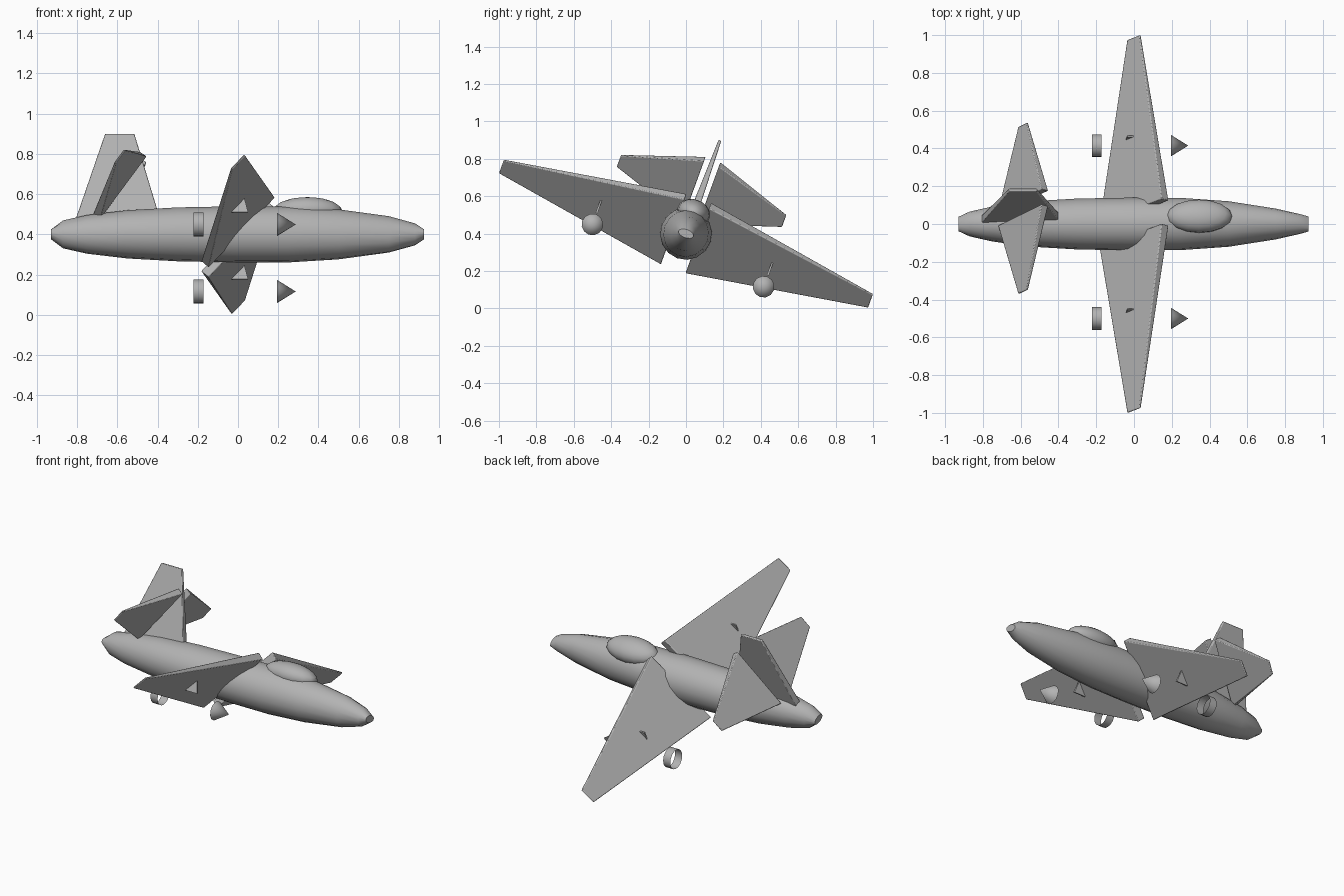
import bpy, bmesh, math
from mathutils import Vector, Matrix

cube = bpy.data.objects.get("Cube")
if cube:
    bpy.data.objects.remove(cube)

# One grey paint
grey = bpy.data.materials.new("light_grey")
grey.use_nodes = True
grey.diffuse_color = (0.45, 0.45, 0.45, 1)
grey.node_tree.nodes["Principled BSDF"].inputs["Base Color"].default_value = (0.45, 0.45, 0.45, 1)

# The whole aircraft banks about its long axis
BANK = Matrix.Translation((0, 0, 0.4)) @ Matrix.Rotation(math.radians(-20), 4, 'X')


def finish(name, bm, angle=40, bevel=0):
    bmesh.ops.recalc_face_normals(bm, faces=bm.faces)
    mesh = bpy.data.meshes.new(name)
    bm.to_mesh(mesh)
    bm.free()
    mesh.materials.append(grey)
    ob = bpy.data.objects.new(name, mesh)
    bpy.context.collection.objects.link(ob)
    ob.matrix_world = BANK
    if bevel:
        mod = ob.modifiers.new("soft_edges", 'BEVEL')
        mod.width = bevel
        mod.segments = 2
    bpy.ops.object.select_all(action='DESELECT')
    ob.select_set(True)
    bpy.context.view_layer.objects.active = ob
    bpy.ops.object.shade_smooth_by_angle(angle=math.radians(angle))
    return ob


def panel(name, root, tip, chord, thick_dir, taper, thickness, bevel=0.006):
    """Tapered slab from root to tip; chord is the half chord vector at the root."""
    bm = bmesh.new()
    chord = Vector(chord)
    half = Vector(thick_dir).normalized() * thickness / 2
    rings = []
    for centre, k in ((root, 1), (tip, taper)):
        rings.append([bm.verts.new(Vector(centre) + k * (a * chord + b * half))
                      for a, b in ((-1, -1), (1, -1), (1, 1), (-1, 1))])
    bm.faces.new(rings[0])
    bm.faces.new(rings[1])
    for i in range(4):
        j = (i + 1) % 4
        bm.faces.new((rings[0][i], rings[0][j], rings[1][j], rings[1][i]))
    return finish(name, bm, 40, bevel)


def lathe(name, profile, sides, centre=(0, 0, 0), capped=True, angle=40):
    """Rings of (x, half width, half height) joined along the x axis."""
    bm = bmesh.new()
    rings = []
    for x, w, h in profile:
        rings.append([bm.verts.new(Vector(centre) + Vector((x, w * math.cos(t), h * math.sin(t))))
                      for t in (math.tau * i / sides for i in range(sides))])
    for a, b in zip(rings, rings[1:]):
        for i in range(sides):
            j = (i + 1) % sides
            bm.faces.new((a[i], a[j], b[j], b[i]))
    if capped:
        bm.faces.new(rings[0])
        bm.faces.new(rings[-1])
    return finish(name, bm, angle)


# Fuselage
lathe("fuselage", [(-0.93, 0.04, 0.022), (-0.87, 0.065, 0.07), (-0.75, 0.092, 0.097),
                   (-0.55, 0.12, 0.12), (-0.3, 0.135, 0.134), (0, 0.14, 0.14),
                   (0.25, 0.138, 0.14), (0.5, 0.12, 0.125), (0.75, 0.08, 0.092),
                   (0.88, 0.052, 0.055), (0.925, 0.042, 0.022)], 16)

# Canopy
bm = bmesh.new()
bmesh.ops.create_uvsphere(bm, u_segments=16, v_segments=10, radius=1,
                          matrix=Matrix.Translation((0.345, 0, 0.12))
                          @ Matrix.Diagonal((0.175, 0.09, 0.07, 1)))
finish("canopy", bm, 60)

# Tail fin
panel("tail_fin", (-0.597, 0, 0.08), (-0.588, 0, 0.53), (0.208, 0, 0), (0, 1, 0), 0.35, 0.045, 0.004)

for side, word in ((1, "left"), (-1, "right")):
    # Main wing, pitched up steeply
    panel(word + "_wing", (0, side * 0.07, 0), (0, side * 1.05, 0),
          (0.165, 0, 0.185), (0.185, 0, -0.165), 0.2, 0.05)
    # Tailplane
    panel(word + "_tailplane", (-0.587, side * 0.042, 0.245), (-0.587, side * 0.47, 0.243),
          (0.115, 0, 0.165), (0.165, 0, -0.115), 0.2, 0.045)
    # Pylon, nose cone and open exhaust ring below the wing
    y = side * 0.487
    panel(word + "_pylon", (0, y, -0.06), (-0.003, y, 0.022), (0.05, 0, 0), (0, 1, 0), 0.65, 0.012, 0)
    pod = (0, y, -0.125)
    bm = bmesh.new()
    bmesh.ops.create_cone(bm, cap_ends=True, segments=12, radius1=0.058, radius2=0, depth=0.092,
                          matrix=Matrix.Translation((0.241, y, -0.125)) @ Matrix.Rotation(math.pi / 2, 4, 'Y'))
    finish(word + "_engine_cone", bm, 50)
    lathe(word + "_exhaust_ring", [(-0.222, 0.06, 0.06), (-0.172, 0.06, 0.06)], 16, pod, False)
